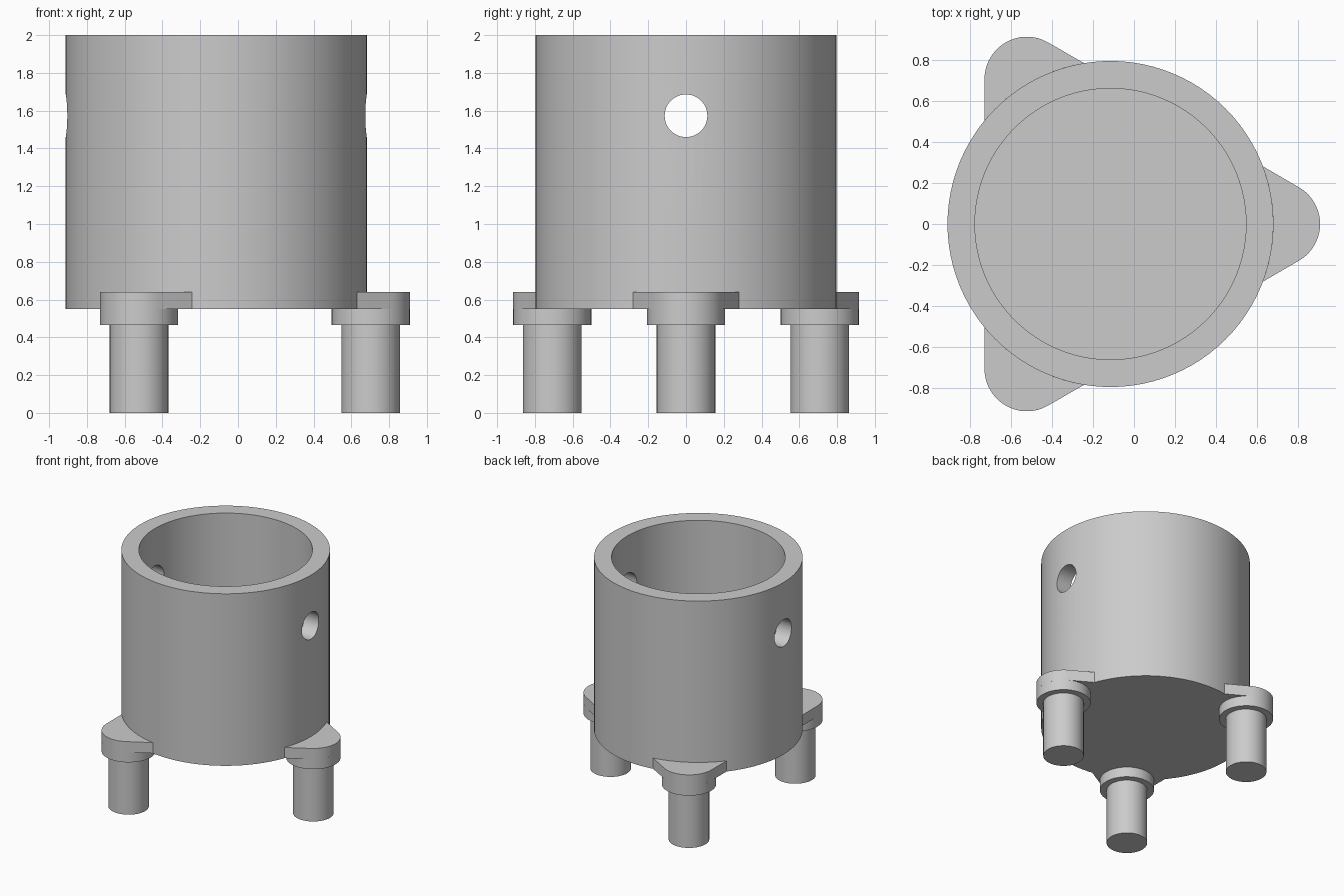
import bpy, bmesh, math
from mathutils import Matrix

if "Cube" in bpy.data.objects:
    bpy.data.objects.remove(bpy.data.objects["Cube"], do_unlink=True)

AXIS_X = -0.115            # cup axis
CUP_R, BORE_R = 0.797, 0.663
BASE_Z, FLOOR_Z, RIM_Z = 0.55, 0.68, 2.0
LEG_DIST = 0.818           # cup axis to leg axis
LEG_R, COLLAR_R = 0.155, 0.207
COLLAR_Z, TAB_Z = 0.465, 0.64

grey = bpy.data.materials.new("light_grey")
grey.use_nodes = True
colour = (0.6, 0.6, 0.6, 1)
grey.diffuse_color = colour
grey.node_tree.nodes["Principled BSDF"].inputs["Base Color"].default_value = colour


def finish(bm, name):
    bmesh.ops.recalc_face_normals(bm, faces=bm.faces)
    mesh = bpy.data.meshes.new(name)
    bm.to_mesh(mesh)
    bm.free()
    mesh.materials.append(grey)
    obj = bpy.data.objects.new(name, mesh)
    bpy.context.collection.objects.link(obj)
    return obj


def activate(obj):
    bpy.ops.object.select_all(action='DESELECT')
    obj.select_set(True)
    bpy.context.view_layer.objects.active = obj


def smooth(obj):
    activate(obj)
    bpy.ops.object.shade_smooth_by_angle(angle=math.radians(30))


def arc(cx, r, start, end, steps):
    angles = [math.radians(start + (end - start) * i / steps) for i in range(steps + 1)]
    return [(cx + r * math.cos(a), r * math.sin(a)) for a in angles]


def lathe(name, profile, steps):
    """Revolve (radius, z) points about z; points at radius 0 close the ends."""
    bm = bmesh.new()
    verts = [bm.verts.new((r, 0, z)) for r, z in profile]
    edges = [bm.edges.new(pair) for pair in zip(verts, verts[1:])]
    bmesh.ops.spin(bm, geom=verts + edges, cent=(0, 0, 0), axis=(0, 0, 1),
                   angle=math.tau, steps=steps)
    bmesh.ops.remove_doubles(bm, verts=bm.verts, dist=0.0001)
    return finish(bm, name)


# Cup with a solid floor
cup = lathe("cup", [(0, BASE_Z), (CUP_R, BASE_Z), (CUP_R, RIM_Z), (BORE_R, RIM_Z),
                    (BORE_R, FLOOR_Z), (0, FLOOR_Z)], 96)
cup.location.x = AXIS_X

# Cross hole through both walls
bm = bmesh.new()
bmesh.ops.create_cone(bm, cap_ends=True, segments=48, radius1=0.113, radius2=0.113, depth=3,
                      matrix=Matrix.Translation((AXIS_X, 0, 1.573)) @ Matrix.Rotation(math.pi / 2, 4, 'Y'))
cutter = finish(bm, "hole_cutter")
cutter.hide_render = True
activate(cup)
cut = cup.modifiers.new("cross_hole", 'BOOLEAN')
cut.operation = 'DIFFERENCE'
cut.solver = 'EXACT'
cut.object = cutter
bpy.context.view_layer.update()
bpy.ops.object.modifier_apply(modifier=cut.name)
bpy.data.objects.remove(cutter, do_unlink=True)
smooth(cup)

# Three legs, each with a collar and a flared tab that meets the cup wall
for name, turn in (("left", 0), ("back_right", 120), ("front_right", 240)):
    spin = Matrix.Translation((AXIS_X, 0, 0)) @ Matrix.Rotation(math.radians(turn), 4, 'Z')

    leg = lathe(name + "_leg", [(0, 0), (LEG_R, 0), (LEG_R, COLLAR_Z), (COLLAR_R, COLLAR_Z),
                                (COLLAR_R, BASE_Z), (0, BASE_Z)], 48)
    leg.matrix_world = spin @ Matrix.Translation((LEG_DIST, 0, 0))
    smooth(leg)

    bm = bmesh.new()
    outline = arc(LEG_DIST, COLLAR_R, -60, 60, 20) + arc(0, CUP_R, 20.7, -20.7, 12)
    face = bm.faces.new([bm.verts.new((x, y, BASE_Z)) for x, y in outline])
    raised = bmesh.ops.extrude_face_region(bm, geom=[face], use_keep_orig=True)
    bmesh.ops.translate(bm, vec=(0, 0, TAB_Z - BASE_Z),
                        verts=[v for v in raised["geom"] if isinstance(v, bmesh.types.BMVert)])
    tab = finish(bm, name + "_tab")
    tab.matrix_world = spin
    smooth(tab)
